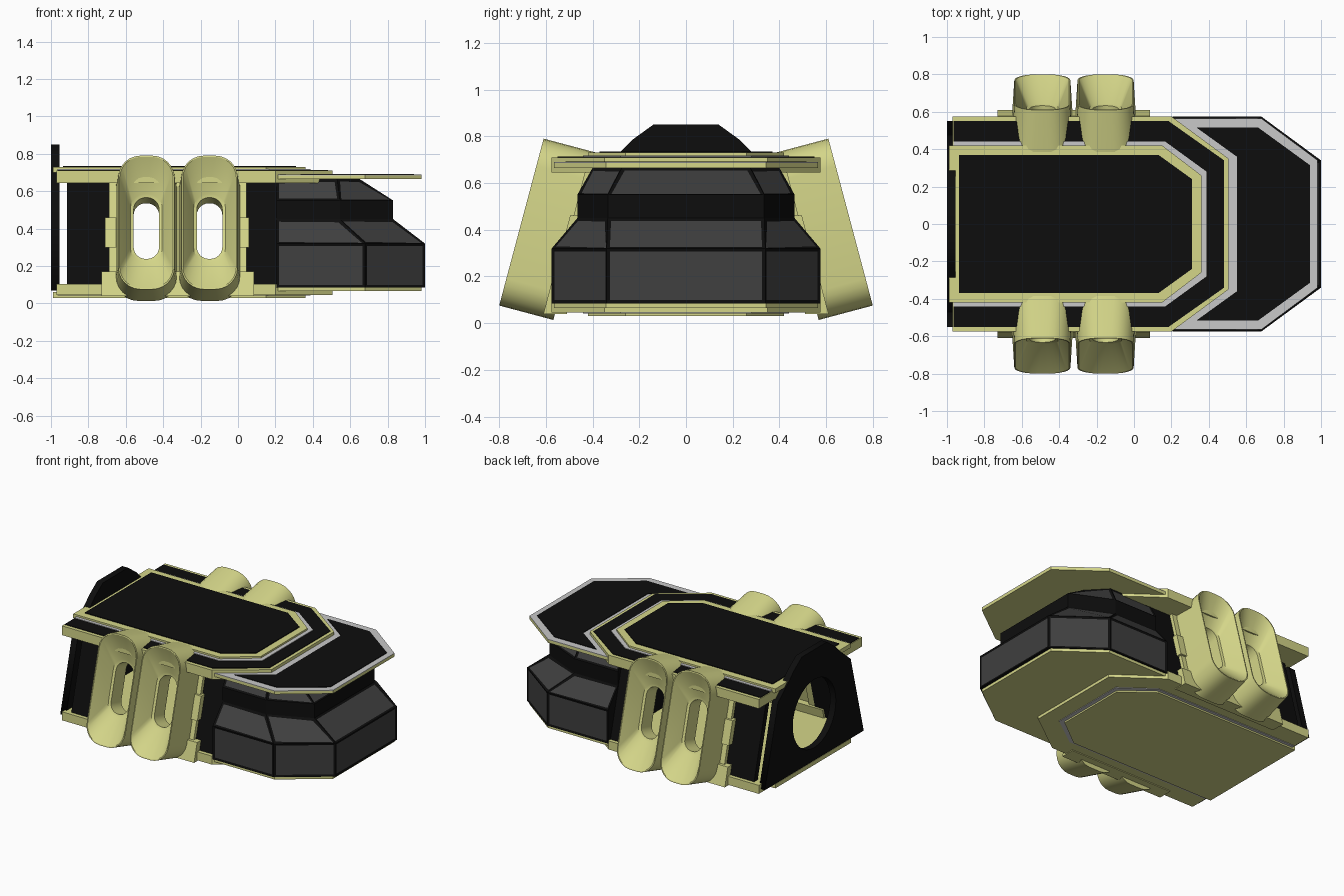
import bpy, bmesh, math

cube = bpy.data.objects.get("Cube")
if cube:
    bpy.data.objects.remove(cube, do_unlink=True)


def material(name, rgb):
    m = bpy.data.materials.new(name)
    m.use_nodes = True
    m.diffuse_color = (*rgb, 1)
    m.node_tree.nodes["Principled BSDF"].inputs["Base Color"].default_value = (*rgb, 1)
    return m


CREAM = material("cream paint", (.66, .67, .25))
BLACK = material("black", (.004, .004, .004))
GLASS = material("dark grey glass", (.05, .05, .05))
GREY = material("light grey trim", (.58, .58, .58))


def finish(bm, name, *mats):
    bmesh.ops.recalc_face_normals(bm, faces=bm.faces)
    me = bpy.data.meshes.new(name)
    bm.to_mesh(me)
    bm.free()
    for m in mats:
        me.materials.append(m)
    ob = bpy.data.objects.new(name, me)
    bpy.context.collection.objects.link(ob)
    return ob


def mirrored(half):
    """Close a half outline across the centre line."""
    return half + [(x, -y) for x, y in reversed(half)]


def loft(bm, loops, caps=True, closed=False):
    """Skin a list of equal-length point loops, return the side faces per band."""
    rings = [[bm.verts.new(p) for p in loop] for loop in loops]
    n = len(rings[0])
    pairs = list(zip(rings, rings[1:])) + ([(rings[-1], rings[0])] if closed else [])
    bands = [[bm.faces.new((a[i], a[(i + 1) % n], b[(i + 1) % n], b[i]))
              for i in range(n)] for a, b in pairs]
    if caps:
        bm.faces.new(rings[0])
        bm.faces.new(rings[-1])
    return bands


def slab(name, half, z0, z1, mat):
    bm = bmesh.new()
    loft(bm, [[(x, y, z) for x, y in mirrored(half)] for z in (z0, z1)])
    return finish(bm, name, mat)


# Stepped roof and floor decks
outer = [(-.97, .575), (.2, .575), (.505, .35)]
inner = [(-.99, .42), (.15, .42), (.36, .26)]
trim = [(-.965, .442), (.165, .442), (.388, .28)]
nose = [(.2, .565), (.68, .565), (.98, .342)]
slab("roof_outer_deck", outer, .645, .71, CREAM)
slab("roof_outer_panel", [(-.965, .55), (.185, .55), (.482, .34)], .71, .714, BLACK)
slab("roof_trim", trim, .71, .718, GREY)
slab("roof_inner_deck", inner, .70, .73, CREAM)
slab("roof_inner_panel", [(-.935, .37), (.13, .37), (.31, .24)], .73, .735, BLACK)
slab("floor_outer_deck", outer, .045, .105, CREAM)
slab("floor_trim", trim, .041, .046, GREY)
slab("floor_inner_deck", inner, .03, .06, CREAM)

# Roof and floor plates over and under the cabin
slab("nose_roof", nose, .665, .685, CREAM)
slab("nose_roof_trim", nose, .685, .689, GREY)
slab("nose_roof_panel", [(.55, .36), (.335, .515), (.665, .515), (.94, .315)],
     .689, .693, BLACK)
slab("nose_floor", nose, .065, .09, CREAM)

# Faceted cabin with inset windows
bm = bmesh.new()
low = [(.205, .575), (.68, .575), (1, .34)]
mid = [(.205, .465), (.545, .465), (.83, .335)]
high = [(.205, .40), (.53, .40), (.65, .275)]
levels = [(low, .085), (low, .32), (mid, .45), (mid, .55), (high, .665)]
bands = loft(bm, [[(x, y, z) for x, y in mirrored(h)] for h, z in levels])
panes = [f for i in (0, 2 - 1, 3) for f in bands[i]
         if f.calc_center_median().x > .21]
bmesh.ops.recalc_face_normals(bm, faces=bm.faces)
bmesh.ops.inset_individual(bm, faces=panes, thickness=.02, depth=-.004)
for f in panes:
    f.material_index = 1
finish(bm, "cabin", BLACK, GLASS)


# Sloping side walls, built as strips beside the vents
def wall(name, side, x0, x1, z0, z1, out, mat, thick=.04):
    bm = bmesh.new()
    loops = []
    for x in (x0, x1):
        loops.append([(x, side * (.55 - .26 * (z - .1) + o), z)
                      for z, o in ((z0, out), (z1, out), (z1, out - thick), (z0, out - thick))])
    loft(bm, loops)
    finish(bm, name, mat)


def rounded_rect(w, h, r, steps=7):
    pts = []
    for k, (sx, sy) in enumerate(((1, 1), (-1, 1), (-1, -1), (1, -1))):
        for i in range(steps):
            a = math.pi / 2 * (k + i / (steps - 1))
            pts.append((sx * (w - r) + r * math.cos(a), sy * (h - r) + r * math.sin(a)))
    return pts


# Tilted funnel vent with a slot running through it
def vent(name, side, cx):
    sections = [(.165, .37, .12, 0), (.15, .37, .12, .24), (.143, .363, .115, .24),
                (.085, .19, .08, .125), (.068, .17, .065, .12), (.068, .17, .065, 0)]
    loops = []
    for w, h, r, d in sections:
        loops.append([(cx + u, side * (.473 + .966 * d - .257 * v), .371 + .257 * d + .966 * v)
                      for u, v in rounded_rect(w, h, r)])
    bm = bmesh.new()
    loft(bm, loops, caps=False, closed=True)
    ob = finish(bm, name, CREAM)
    bpy.ops.object.select_all(action='DESELECT')
    ob.select_set(True)
    bpy.context.view_layer.objects.active = ob
    bpy.ops.object.shade_smooth_by_angle(angle=math.radians(30))


for label, s in (("left", 1), ("right", -1)):
    wall(label + "_rear_wall", s, -.915, -.66, .09, .66, 0, BLACK)
    wall(label + "_front_wall", s, .0, .25, .09, .66, 0, BLACK)
    for i, (x0, x1) in enumerate(((-.69, -.61), (-.37, -.275), (-.03, .045))):
        wall(f"{label}_vent_backing_{i}", s, x0, x1, .09, .65, .025, CREAM, .06)
    for i, (x0, x1) in enumerate(((-.71, -.64), (0, .06))):
        wall(f"{label}_side_tab_{i}", s, x0, x1, .3, .46, .04, CREAM, .06)
    wall(label + "_vent_sill", s, -.73, .085, .04, .17, .045, CREAM, .1)
    for i, cx in enumerate((-.49, -.152)):
        vent(f"{label}_vent_{i}", s, cx)

# Rear bulkhead with a round opening
curve = bpy.data.curves.new("rear_bulkhead", 'CURVE')
curve.dimensions = '2D'
curve.fill_mode = 'BOTH'
curve.extrude = .0225
profile = mirrored([(0.07, .55), (.63, .405), (.73, .285), (.785, .23), (.85, .14)])
hole = [(.40 + .24 * math.cos(math.tau * i / 32), .24 * math.sin(math.tau * i / 32))
        for i in range(32)]
for pts in (profile, hole):
    sp = curve.splines.new('POLY')
    sp.points.add(len(pts) - 1)
    for p, (z, y) in zip(sp.points, pts):
        p.co = (y, z, 0, 1)
    sp.use_cyclic_u = True
curve.materials.append(BLACK)
bulkhead = bpy.data.objects.new("rear_bulkhead", curve)
bulkhead.rotation_euler = (math.pi / 2, 0, math.pi / 2)
bulkhead.location.x = -.9775
bpy.context.collection.objects.link(bulkhead)
bpy.ops.object.select_all(action='DESELECT')
bulkhead.select_set(True)
bpy.context.view_layer.objects.active = bulkhead
bpy.ops.object.convert(target='MESH')
